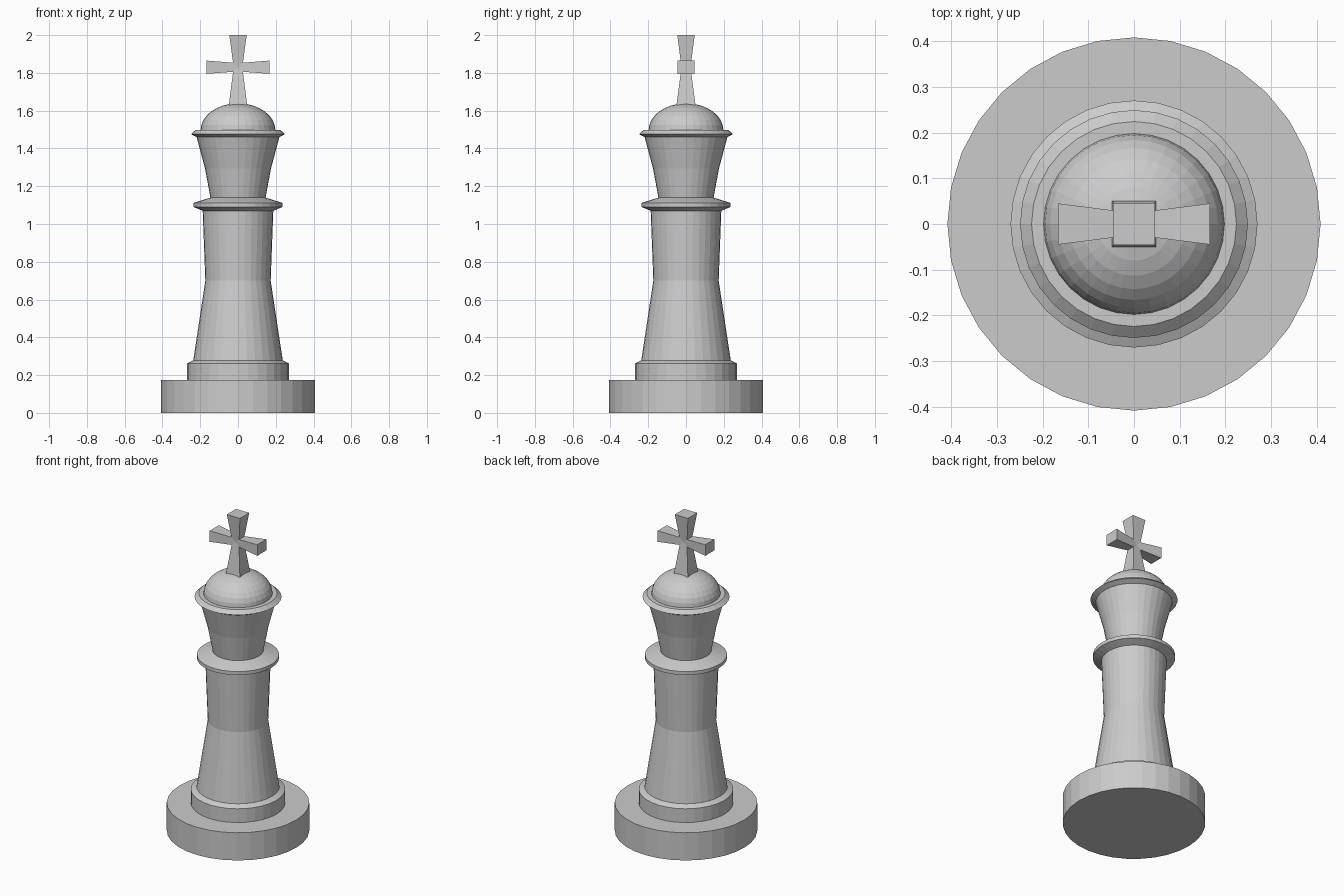
import bpy, bmesh, math
from mathutils import Vector

if "Cube" in bpy.data.objects:
    bpy.data.objects.remove(bpy.data.objects["Cube"])

SIDES = 32


def finish(name, bm):
    bmesh.ops.remove_doubles(bm, verts=bm.verts, dist=1e-5)
    bmesh.ops.recalc_face_normals(bm, faces=bm.faces)
    mesh = bpy.data.meshes.new(name)
    bm.to_mesh(mesh)
    bm.free()
    obj = bpy.data.objects.new(name, mesh)
    bpy.context.collection.objects.link(obj)
    return obj


def lathe(name, profile):
    """Turn a (radius, z) profile around z; both ends are closed."""
    bm = bmesh.new()
    rings = []
    for r, z in profile:
        rings.append([bm.verts.new((r * math.cos(2 * math.pi * i / SIDES),
                                    r * math.sin(2 * math.pi * i / SIDES), z))
                      for i in range(SIDES)])
    for a, b in zip(rings, rings[1:]):
        for i in range(SIDES):
            j = (i + 1) % SIDES
            bm.faces.new((a[i], a[j], b[j], b[i]))
    bm.faces.new(rings[0][::-1])
    bm.faces.new(rings[-1])
    return finish(name, bm)


def bar(name, sections, axis, side, depth):
    """Square bar along an axis through (distance, half side, half depth) sections."""
    bm = bmesh.new()
    rings = []
    for d, s, t in sections:
        centre = Vector((0, 0, CROSS_Z)) + axis * d
        rings.append([bm.verts.new(centre + side * (s * p) + depth * (t * q))
                      for p, q in ((-1, -1), (1, -1), (1, 1), (-1, 1))])
    for a, b in zip(rings, rings[1:]):
        for i in range(4):
            j = (i + 1) % 4
            bm.faces.new((a[i], a[j], b[j], b[i]))
    bm.faces.new(rings[0][::-1])
    bm.faces.new(rings[-1])
    return finish(name, bm)


# Foot and stem
lathe("base", [(0.408, 0), (0.408, 0.175)])
lathe("base_step", [(0.27, 0.175), (0.27, 0.262), (0.237, 0.278)])
lathe("body", [(0.237, 0.278), (0.173, 0.70), (0.187, 1.07)])

# Collar and flared head
lathe("collar", [(0.187, 1.07), (0.235, 1.09), (0.235, 1.112), (0.145, 1.14)])
lathe("head", [(0.145, 1.135), (0.175, 1.295), (0.219, 1.46)])
lathe("head_rim", [(0.219, 1.46), (0.249, 1.476), (0.224, 1.498)])

# Flattened dome
steps = 8
lathe("dome", [(0.198 * math.cos(a), 1.496 + 0.143 * math.sin(a))
               for a in (math.pi / 2 * k / steps * 0.98 for k in range(steps + 1))])

# Cross with flared arms
CROSS_Z = 1.83
X, Y, Z = Vector((1, 0, 0)), Vector((0, 1, 0)), Vector((0, 0, 1))
bar("cross_upright", [(-0.205, 0.049, 0.051), (0, 0.023, 0.024), (0.17, 0.046, 0.046)], Z, X, Y)
bar("cross_arms", [(-0.166, 0.045, 0.035), (0, 0.024, 0.022), (0.166, 0.045, 0.035)], X, Y, Z)
